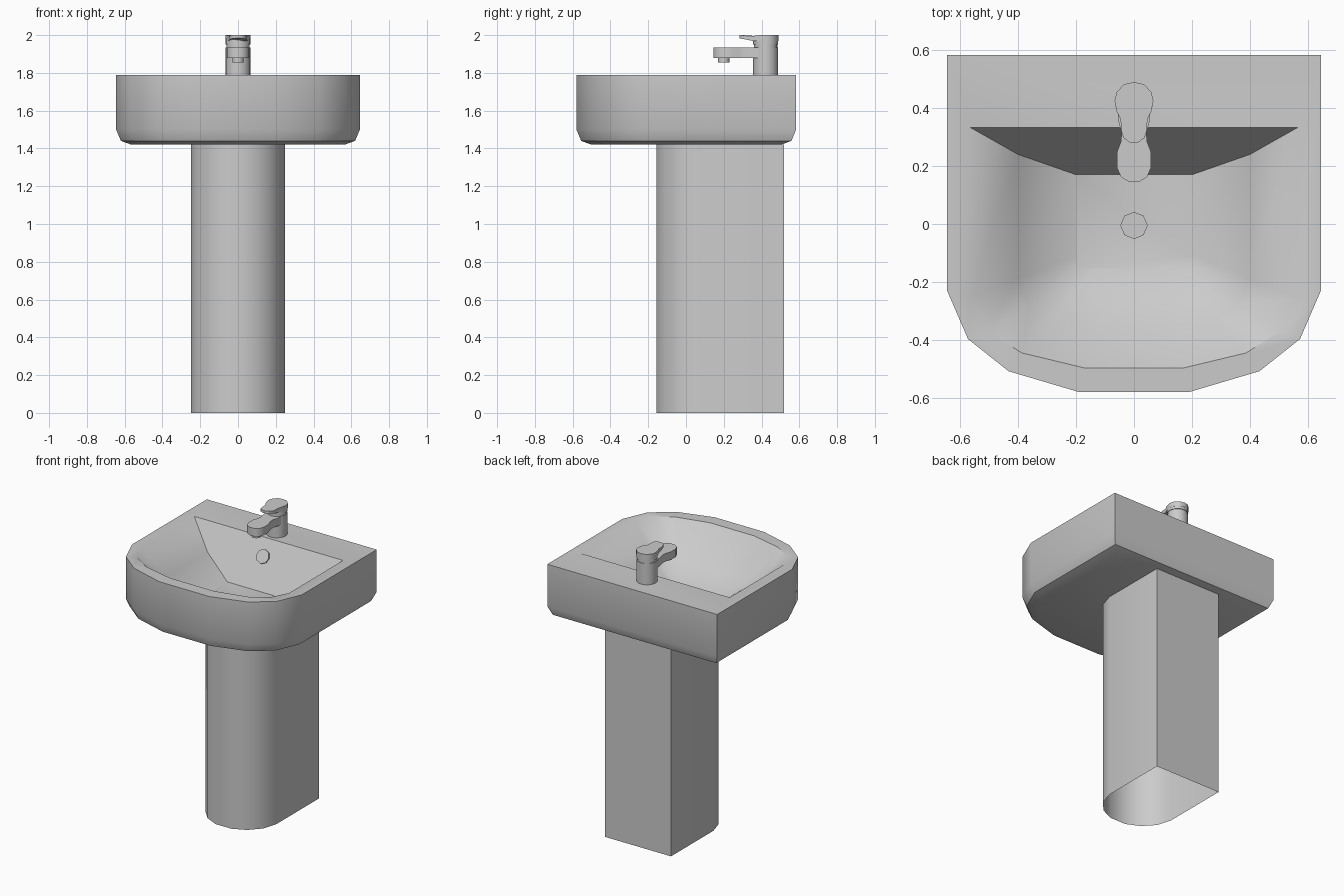
import bpy, bmesh
from math import sin, cos, pi, radians
from mathutils import Vector

if "Cube" in bpy.data.objects:
    bpy.data.objects.remove(bpy.data.objects["Cube"])


def finish(name, bm, angle=45, recalc=True):
    if recalc:
        bmesh.ops.recalc_face_normals(bm, faces=bm.faces)
    me = bpy.data.meshes.new(name)
    bm.to_mesh(me)
    bm.free()
    ob = bpy.data.objects.new(name, me)
    bpy.context.collection.objects.link(ob)
    bpy.ops.object.select_all(action='DESELECT')
    ob.select_set(True)
    bpy.context.view_layer.objects.active = ob
    bpy.ops.object.shade_smooth_by_angle(angle=radians(angle))
    return ob


def loft(name, rings, caps=(True, True), angle=45):
    """Skin a list of equal-length 3D rings."""
    bm = bmesh.new()
    vs = [[bm.verts.new(p) for p in r] for r in rings]
    n = len(vs[0])
    for a, b in zip(vs, vs[1:]):
        for i in range(n):
            j = (i + 1) % n
            bm.faces.new((a[i], a[j], b[j], b[i]))
    if caps[0]:
        bm.faces.new(vs[0][::-1])
    if caps[1]:
        bm.faces.new(vs[-1])
    return finish(name, bm, angle)


def mirror(half):
    """Right half outline (back to front) -> full outline."""
    return half + [(-x, y) for x, y in reversed(half) if abs(x) > 1e-5]


def at(outline, z, inset=0.0):
    sx, sy = 1 - inset / 0.645, 1 - inset / 0.583
    return [(x * sx, y * sy, z) for x, y in outline]


def circle(cy, r, z, n=20):
    return [(r * cos(2 * pi * i / n), cy + r * sin(2 * pi * i / n), z) for i in range(n)]


# basin: outer shell, rim and bowl in one skin
outer = mirror([(0.645, 0.583), (0.645, -0.23), (0.573, -0.397), (0.433, -0.508), (0.19, -0.58)])
rim = mirror([(0.565, 0.333), (0.565, -0.255), (0.505, -0.37), (0.387, -0.445), (0.17, -0.497)])
mid = mirror([(0.40, 0.24), (0.40, -0.19), (0.36, -0.28), (0.28, -0.325), (0.12, -0.35)])
floor = mirror([(0.20, 0.17), (0.20, -0.11), (0.195, -0.15), (0.14, -0.155), (0.07, -0.155)])
loft("basin", [at(outer, 1.42, 0.08), at(outer, 1.44, 0.025), at(outer, 1.50), at(outer, 1.79),
               at(rim, 1.79), at(mid, 1.625), at(floor, 1.50)])

# pedestal: hollow column, flat back and rounded front
column = mirror([(0.25, 0.52), (0.25, 0.06), (0.22, -0.04), (0.15, -0.115), (0.06, -0.157)])
loft("pedestal", [at(column, 0), at(column, 1.42)], caps=(False, False))


# drain and overflow: shallow eight-sided plugs
def plug(name, loc, normal, r=0.047, h=0.02):
    bm = bmesh.new()
    bmesh.ops.create_cone(bm, cap_ends=True, segments=8, radius1=r, radius2=r, depth=h)
    ob = finish(name, bm, 30)
    ob.location = loc
    ob.rotation_euler = Vector(normal).to_track_quat('Z', 'Y').to_euler()


plug("drain", (0, -0.005, 1.498), (0, 0, 1))
plug("overflow", (0, 0.275, 1.687), (0, -0.872, 0.49))

# tap body with a narrow groove below the head
loft("tap_body", [circle(0.422, r, z) for r, z in
                  [(0.066, 1.79), (0.066, 1.935), (0.062, 1.935), (0.062, 1.95),
                   (0.066, 1.95), (0.066, 1.985)]])

# tap lever: round head narrowing to a thin handle, underside sloping to the tip
lever = mirror([(0.0, 0.49), (0.035, 0.482), (0.06, 0.455), (0.067, 0.425), (0.06, 0.39),
                (0.046, 0.36), (0.045, 0.325), (0.036, 0.297), (0.015, 0.282)])


def lever_under(y):
    return 1.968 + max(0.0, 0.36 - y) * 0.2


loft("tap_lever", [[(x, y, lever_under(y)) for x, y in lever],
                   [(x, y, 2.0 - max(0.0, 0.04 - abs(y - 0.34)) * 0.2) for x, y in lever]])

# tap spout: flared root, neck and rounded end
spout = mirror([(0.055, 0.40), (0.055, 0.36), (0.043, 0.315), (0.045, 0.285), (0.058, 0.25),
                (0.059, 0.195), (0.045, 0.162), (0.018, 0.146)])
loft("tap_spout", [at(spout, 1.88), at(spout, 1.935)])
loft("tap_aerator", [circle(0.20, 0.03, 1.855, 12), circle(0.20, 0.03, 1.885, 12)])
